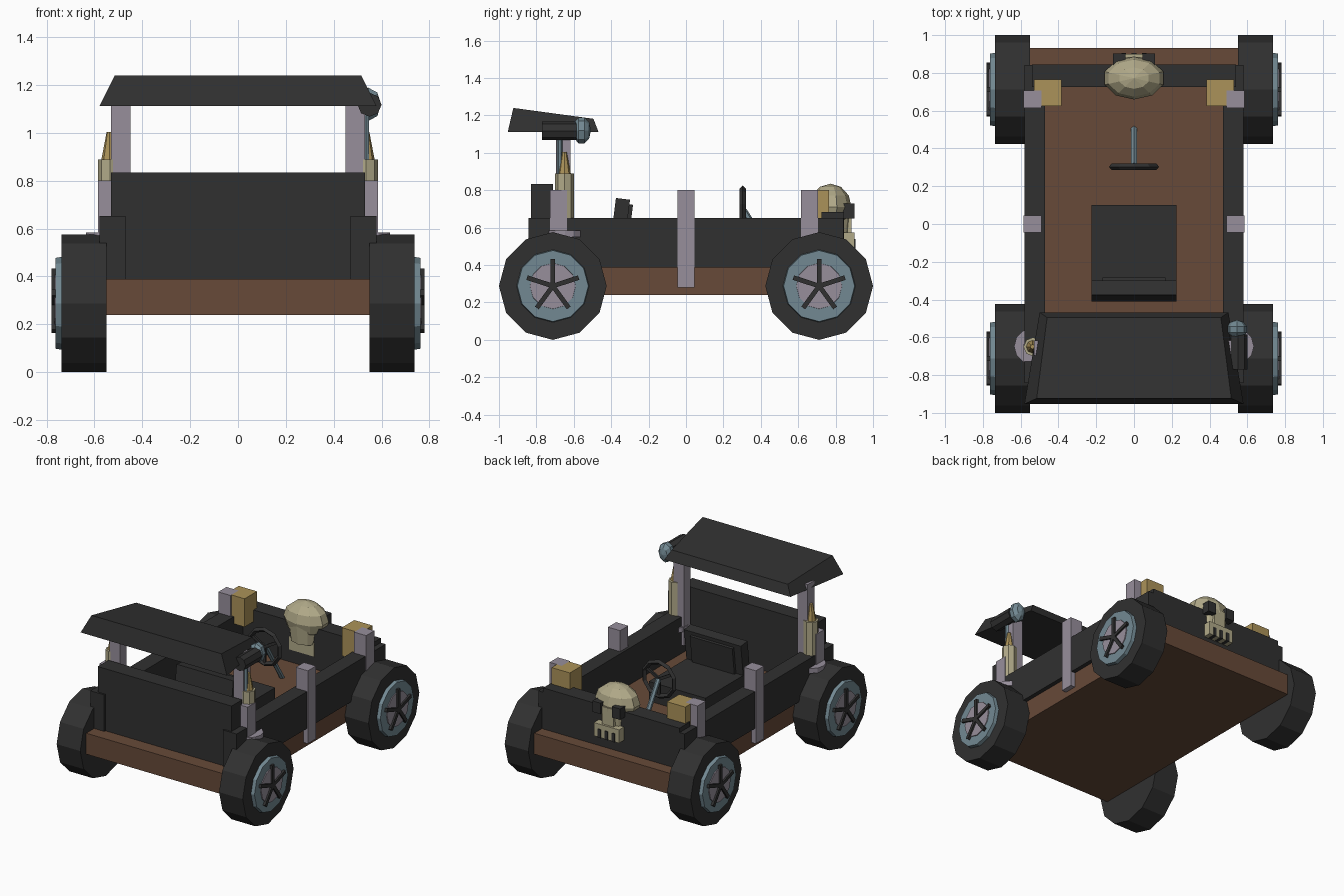
import bpy, bmesh, math
from mathutils import Matrix, Vector

if "Cube" in bpy.data.objects:
    bpy.data.objects.remove(bpy.data.objects["Cube"])


def material(name, rgb):
    m = bpy.data.materials.new(name)
    m.diffuse_color = (*rgb, 1)
    m.use_nodes = True
    m.node_tree.nodes["Principled BSDF"].inputs["Base Color"].default_value = m.diffuse_color
    return m


BLACK = material("black", (0.03, 0.03, 0.03))
BROWN = material("brown wood", (0.135, 0.068, 0.04))
GREY = material("lavender grey", (0.31, 0.275, 0.33))
BLUE = material("steel blue", (0.17, 0.25, 0.29))
BONE = material("bone", (0.44, 0.40, 0.25))
GOLD = material("gold", (0.41, 0.29, 0.10))


def finish(name, bm, mat):
    bmesh.ops.recalc_face_normals(bm, faces=bm.faces)
    me = bpy.data.meshes.new(name)
    bm.to_mesh(me)
    bm.free()
    me.materials.append(mat)
    ob = bpy.data.objects.new(name, me)
    bpy.context.collection.objects.link(ob)
    return ob


def box(name, x, y, z, mat, tilt=Matrix()):
    """Box from (min, max) ranges, optionally turned about its centre."""
    bm = bmesh.new()
    centre = Vector([(a + b) / 2 for a, b in (x, y, z)])
    size = [abs(b - a) for a, b in (x, y, z)]
    bmesh.ops.create_cube(bm, size=1, matrix=Matrix.Translation(centre) @ tilt @ Matrix.Diagonal((*size, 1)))
    return finish(name, bm, mat)


def rod(name, p, q, r1, r2, n, mat, squash=(1, 1, 1)):
    """Cylinder or cone from point p to point q."""
    p, q = Vector(p), Vector(q)
    d = q - p
    if abs(d.x) > 0.9 * d.length:
        rot = Matrix.Rotation(math.copysign(math.pi / 2, d.x), 4, 'Y')
    else:
        rot = d.to_track_quat('Z', 'Y').to_matrix().to_4x4()
    bm = bmesh.new()
    bmesh.ops.create_cone(bm, cap_ends=True, segments=n, radius1=r1, radius2=r2, depth=d.length,
                          matrix=Matrix.Translation((p + q) / 2) @ rot @ Matrix.Diagonal((*squash, 1)))
    return finish(name, bm, mat)


def ball(name, c, radii, seg, rings, mat, rot=Matrix()):
    bm = bmesh.new()
    bmesh.ops.create_uvsphere(bm, u_segments=seg, v_segments=rings, radius=1,
                              matrix=Matrix.Translation(c) @ Matrix.Diagonal((*radii, 1)) @ rot)
    return finish(name, bm, mat)


# Chassis and body walls
box("chassis", (-.55, .55), (-.932, .932), (.24, .39), BROWN)
box("tail_wall", (-.53, .53), (-.83, -.71), (.385, .834), BLACK)
box("nose_wall", (-.54, .54), (.725, .845), (.385, .684), BLACK)

for s, side in ((-1, "left"), (1, "right")):
    box(f"side_wall_{side}", (s * .47, s * .58), (-.843, .843), (.388, .652), BLACK)
    # Stakes along the wall
    for i, y in enumerate((-.682, 0, .66)):
        box(f"stake_{side}_{i}", (s * .49, s * .586), (y - .046, y + .046), (.28, .802), GREY)
    # Nose blocks, canopy post and shell ornament
    box(f"nose_block_{side}", (s * .385, s * .53), (.625, .765), (.6, .802), GOLD)
    box(f"canopy_post_{side}", (s * .45, s * .53), (-.695, -.618), (.45, 1.15), GREY)
    rod(f"shell_rim_{side}", (s * .54, -.648, .55), (s * .54, -.648, .585), .095, .095, 12, GREY)
    rod(f"shell_case_{side}", (s * .535, -.65, .58), (s * .535, -.65, .89), .05, .05, 8, BONE)
    rod(f"shell_tip_{side}", (s * .537, -.65, .89), (s * .537, -.65, 1.005), .034, .012, 8, GOLD)

    # Wheels
    for y, end in ((-.712, "tail"), (.712, "nose")):
        tag, z = f"{end}_{side}", .288
        rod(f"tyre_{tag}", (s * .55, y, z), (s * .737, y, z), .288, .288, 12, BLACK)
        rod(f"rim_{tag}", (s * .73, y, z), (s * .762, y, z), .195, .19, 12, BLUE)
        rod(f"hub_{tag}", (s * .74, y, z), (s * .768, y, z), .125, .122, 12, GREY)
        bm = bmesh.new()
        for k in range(5):
            bmesh.ops.create_cube(bm, size=1, matrix=Matrix.Translation((s * .77, y, z))
                                  @ Matrix.Rotation(k * math.tau / 5, 4, 'X')
                                  @ Matrix.Translation((0, 0, .072))
                                  @ Matrix.Diagonal((.02, .025, .146, 1)))
        finish(f"spokes_{tag}", bm, BLACK)

# Canopy: tapered slab with a sloping top
bm = bmesh.new()
rings = []
for back, front in (((.58, -.953, 1.112), (.50, -.468, 1.112)),
                    ((.515, -.923, 1.24), (.46, -.495, 1.182))):
    rings.append([bm.verts.new((sx * p[0], p[1], p[2]))
                  for sx, p in ((-1, back), (1, back), (1, front), (-1, front))])
for r in rings:
    bm.faces.new(r)
for i in range(4):
    j = (i + 1) % 4
    bm.faces.new((rings[0][i], rings[0][j], rings[1][j], rings[1][i]))
finish("canopy", bm, BLACK)

# Spotlight on the right canopy post
rod("spotlight_body", (.55, -.77, 1.118), (.55, -.585, 1.118), .05, .05, 8, BLACK)
ball("spotlight_head", (.545, -.558, 1.12), (.056, .05, .073), 8, 5, BLUE,
     Matrix.Rotation(math.pi / 2, 4, 'X'))
rod("spotlight_stem", (.535, -.675, .85), (.535, -.675, 1.09), .014, .014, 6, BLUE)

# Seat with a backrest leaning slightly forward
lean = Matrix.Rotation(math.radians(-7), 4, 'X')
box("seat_cushion", (-.225, .225), (-.36, .1), (.385, .53), BLACK)
box("seat_back", (-.225, .225), (-.393, -.317), (.46, .755), BLACK, lean)
box("seat_back_pad", (-.168, .168), (-.33, -.295), (.53, .725), BLACK, lean)

# Steering wheel and column
bm = bmesh.new()
N, C = 10, Vector((0, .303, .685))
loops = []
for i in range(N):
    a = math.tau * i / N + math.pi / 2
    d = Vector((math.cos(a), 0, math.sin(a)))
    loops.append([bm.verts.new(C + d * r + Vector((0, h, 0)))
                  for r, h in ((.14, 0), (.123, .018), (.106, 0), (.123, -.018))])
for i in range(N):
    for k in range(4):
        a, b = loops[i], loops[(i + 1) % N]
        bm.faces.new((a[k], b[k], b[(k + 1) % 4], a[(k + 1) % 4]))
for k in range(3):
    bmesh.ops.create_cube(bm, size=1, matrix=Matrix.Translation(C) @ Matrix.Rotation(k * math.tau / 3, 4, 'Y')
                          @ Matrix.Translation((0, 0, -.06)) @ Matrix.Diagonal((.02, .014, .12, 1)))
finish("steering_wheel", bm, BLACK)
rod("steering_column", (0, .31, .69), (0, .505, .38), .017, .017, 6, BLUE)

# Skull ornament on the nose wall
ball("skull_cranium", (0, .772, .71), (.163, .113, .125), 10, 6, BONE)
rod("skull_cheeks", (0, .775, .56), (0, .775, .70), .11, .125, 10, BONE, (1, .9, 1))
box("skull_jaw", (-.1, .1), (.72, .9), (.48, .575), BONE)
box("skull_face", (-.045, .045), (.8, .885), (.57, .7), BONE)
for s, side in ((-1, "left"), (1, "right")):
    box(f"skull_eye_{side}", (s * .045, s * .11), (.82, .902), (.65, .728), BLACK)
for i, x in enumerate((-.055, 0, .055)):
    box(f"skull_tooth_gap_{i}", (x - .012, x + .012), (.85, .905), (.478, .54), BLACK)
